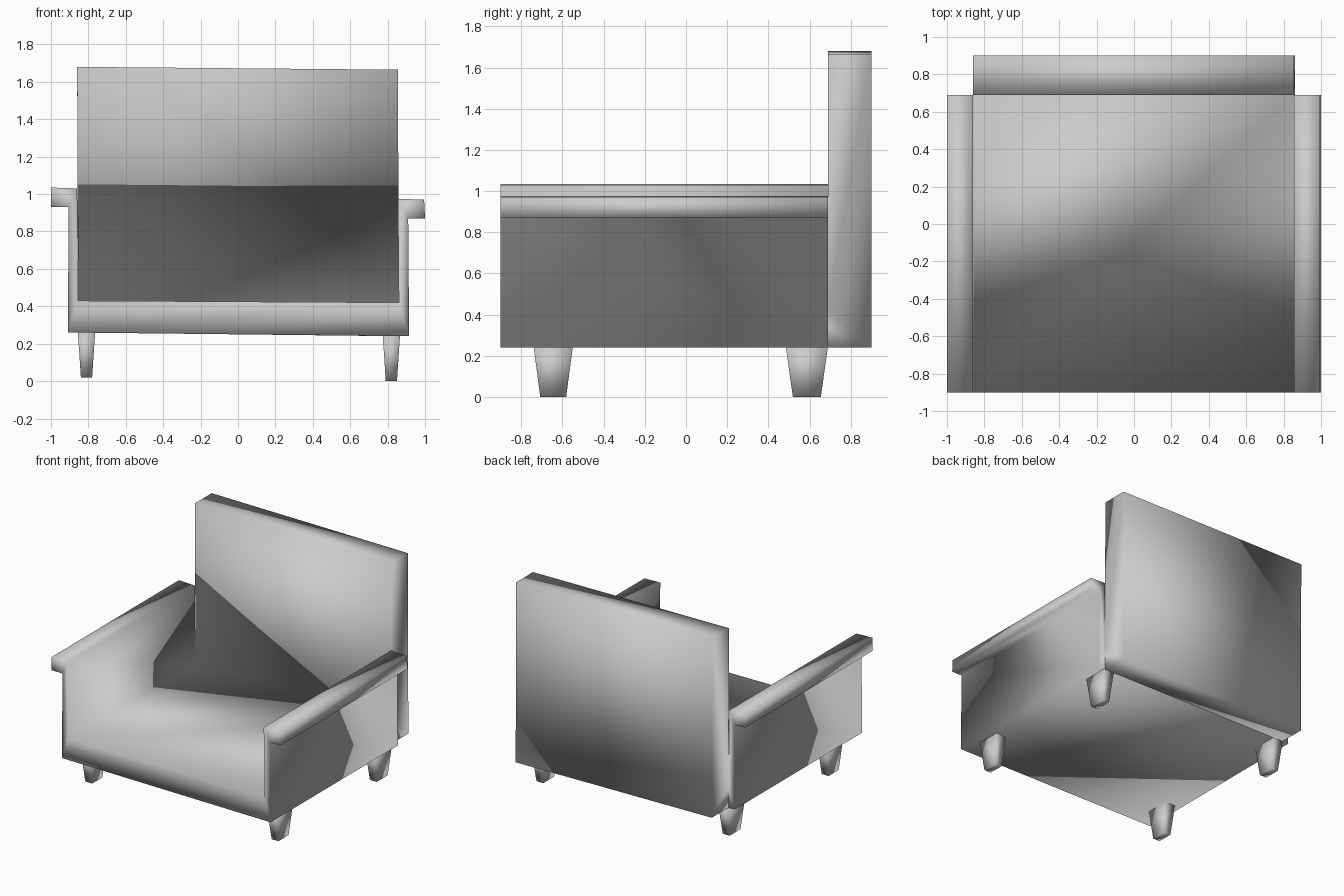
import bpy
import bmesh

if "Cube" in bpy.data.objects:
    bpy.data.objects.remove(bpy.data.objects["Cube"])


def loft(bm, ring_a, ring_b):
    """Closed solid spanning two matching rings of points."""
    a = [bm.verts.new(p) for p in ring_a]
    b = [bm.verts.new(p) for p in ring_b]
    n = len(a)
    faces = [bm.faces.new((a[i], a[(i + 1) % n], b[(i + 1) % n], b[i]))
             for i in range(n)]
    faces += [bm.faces.new(a[::-1]), bm.faces.new(b)]
    bmesh.ops.recalc_face_normals(bm, faces=faces)


def extrude_y(bm, profile, y0, y1):
    loft(bm, [(x, y0, z) for x, z in profile],
         [(x, y1, z) for x, z in profile])


def finish(name, bm):
    """Weld, triangulate and smooth-shade across every edge."""
    bmesh.ops.triangulate(bm, faces=bm.faces[:])
    bmesh.ops.remove_doubles(bm, verts=bm.verts[:], dist=0.001)
    for f in bm.faces:
        f.smooth = True
    mesh = bpy.data.meshes.new(name)
    bm.to_mesh(mesh)
    bm.free()
    obj = bpy.data.objects.new(name, mesh)
    bpy.context.collection.objects.link(obj)


def rect(cx, cy, hx, hy, z):
    return [(cx + sx * hx, cy + sy * hy, z)
            for sx, sy in ((-1, -1), (1, -1), (1, 1), (-1, 1))]


shell = bmesh.new()
# Seat and both arms share one U-shaped section; the right side sits lower
body = [(-0.91, 0.26), (0.915, 0.24), (0.91, 0.87), (1.0, 0.87),
        (0.995, 0.97), (0.855, 0.975), (0.86, 0.42), (-0.855, 0.43),
        (-0.86, 1.03), (-1.0, 1.035), (-1.0, 0.93), (-0.905, 0.93)]
extrude_y(shell, body, -0.90, 0.69)

# Tall back panel: its side profile has a point where the seat meets it,
# so the weld blends the shading of seat and back
left = [(-0.855, 0.69, 0.26), (-0.855, 0.90, 0.26), (-0.86, 0.90, 1.68),
        (-0.86, 0.69, 1.68), (-0.855, 0.69, 0.43)]
right = [(0.86, 0.69, 0.24), (0.86, 0.90, 0.24), (0.855, 0.90, 1.665),
         (0.855, 0.69, 1.665), (0.86, 0.69, 0.42)]
loft(shell, left, right)
finish("armchair_shell", shell)

# Four tapered legs, following the slight sideways lean of the chair
for side, sx, lift in (("left", -0.81, 0.02), ("right", 0.82, 0.0)):
    for end, cy, top_hy, foot_hy in (("front", -0.645, 0.095, 0.063),
                                     ("back", 0.587, 0.102, 0.068)):
        leg = bmesh.new()
        loft(leg, rect(sx, cy, 0.030, foot_hy, lift),
             rect(sx, cy, 0.046, top_hy, 0.243 + lift * 0.8))
        finish(f"{end}_{side}_leg", leg)
